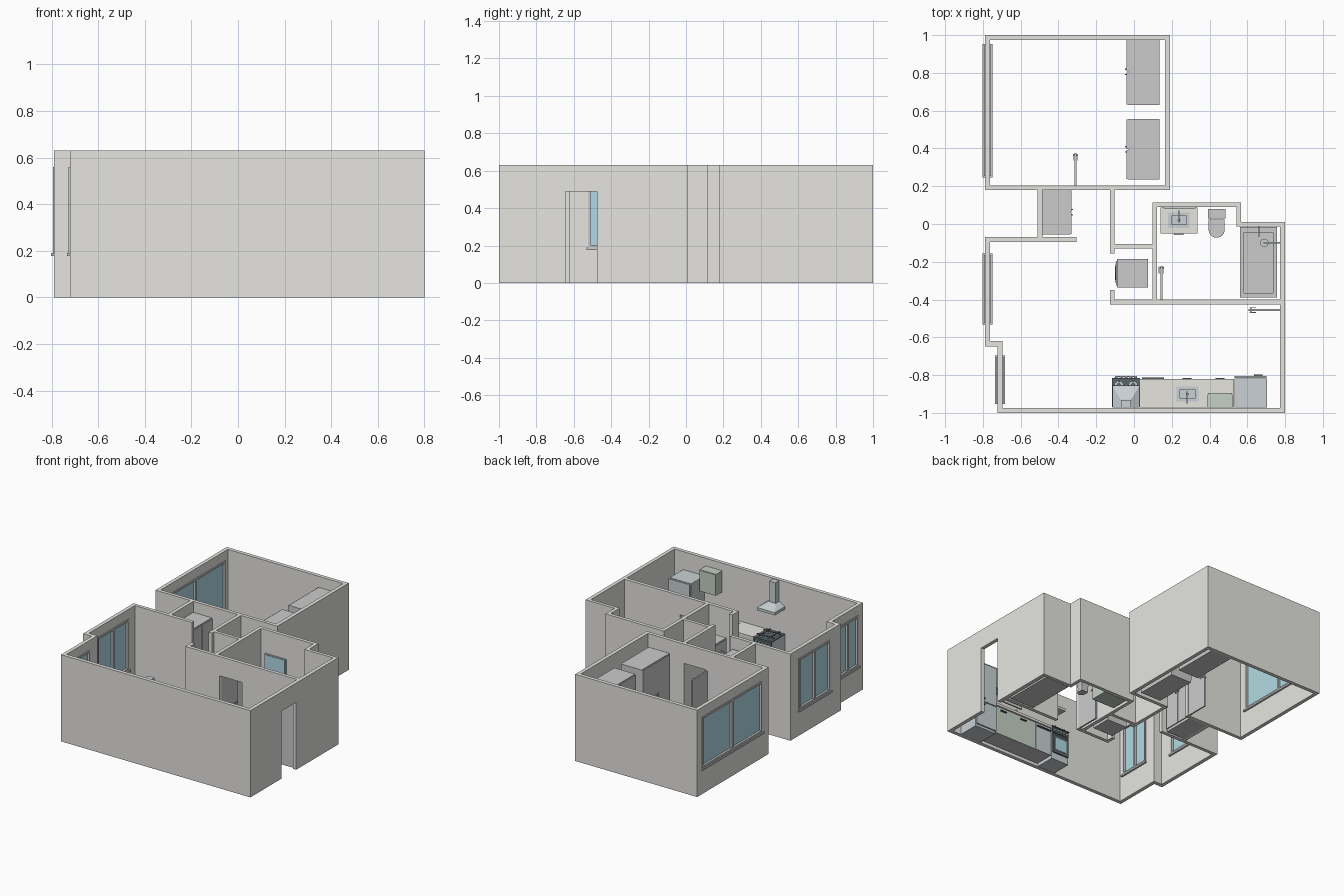
import bpy, bmesh, math
from mathutils import Vector

if "Cube" in bpy.data.objects:
    bpy.data.objects.remove(bpy.data.objects["Cube"])

H = 0.63
PALETTE = {
    "wall": (0.79, 0.785, 0.755), "glass": (0.45, 0.70, 0.78), "steel": (0.59, 0.64, 0.66),
    "green": (0.56, 0.64, 0.56), "dark": (0.10, 0.13, 0.14), "stone": (0.79, 0.78, 0.74),
}


def finish(name, bm, col):
    me = bpy.data.meshes.new(name)
    bm.to_mesh(me)
    bm.free()
    ob = bpy.data.objects.new(name, me)
    bpy.context.collection.objects.link(ob)
    if col:
        mat = bpy.data.materials.get(col) or bpy.data.materials.new(col)
        mat.diffuse_color = (*PALETTE[col], 1)
        mat.use_nodes = True
        mat.node_tree.nodes["Principled BSDF"].inputs["Base Color"].default_value = mat.diffuse_color
        me.materials.append(mat)
    return ob


def solid(name, adds, cuts=(), col=None):
    """Union of boxes minus cut boxes (x0,x1,y0,y1,z0,z1), as one clean shell."""
    grid = [sorted({round(b[2 * a + i], 4) for b in [*adds, *cuts] for i in (0, 1)}) for a in range(3)]

    def inside(p, b):
        return all(b[2 * a] < p[a] < b[2 * a + 1] for a in range(3))

    full = set()
    for i in range(len(grid[0]) - 1):
        for j in range(len(grid[1]) - 1):
            for k in range(len(grid[2]) - 1):
                p = [(grid[a][n] + grid[a][n + 1]) / 2 for a, n in enumerate((i, j, k))]
                if any(inside(p, b) for b in adds) and not any(inside(p, b) for b in cuts):
                    full.add((i, j, k))
    bm, verts = bmesh.new(), {}
    for cell in sorted(full):
        for a in range(3):
            for s in (0, 1):
                near = list(cell)
                near[a] += 2 * s - 1
                if tuple(near) in full:
                    continue
                quad = []
                for u, v in ((0, 0), (1, 0), (1, 1), (0, 1)):
                    c = list(cell)
                    c[a] += s
                    c[(a + 1) % 3] += u
                    c[(a + 2) % 3] += v
                    c = tuple(c)
                    if c not in verts:
                        verts[c] = bm.verts.new([grid[n][c[n]] for n in range(3)])
                    quad.append(verts[c])
                bm.faces.new(quad if s else quad[::-1])
    return finish(name, bm, col)


def loft(name, rings, col=None):
    """Skin a stack of equal-length point rings, capped at both ends."""
    bm = bmesh.new()
    loops = [[bm.verts.new(p) for p in r] for r in rings]
    n = len(loops[0])
    for lo, hi in zip(loops, loops[1:]):
        for i in range(n):
            bm.faces.new((lo[i], lo[(i + 1) % n], hi[(i + 1) % n], hi[i]))
    bm.faces.new(loops[0][::-1])
    bm.faces.new(loops[-1])
    bmesh.ops.recalc_face_normals(bm, faces=bm.faces)
    return finish(name, bm, col)


def disc(name, centre, r, depth, axis="z", col=None, n=24):
    bm = bmesh.new()
    bmesh.ops.create_cone(bm, cap_ends=True, segments=n, radius1=r, radius2=r, depth=depth)
    turn = Vector((0, 0, 1)).rotation_difference(Vector([float(c == axis) for c in "xyz"]))
    bmesh.ops.rotate(bm, verts=bm.verts, matrix=turn.to_matrix())
    bmesh.ops.translate(bm, verts=bm.verts, vec=centre)
    return finish(name, bm, col)


def pipe(name, pts, r=0.004, col="steel"):
    """Square-section bar following axis-aligned points."""
    boxes = []
    for p, q in zip(pts, pts[1:]):
        boxes.append([f(p[a], q[a]) + d for a in range(3) for f, d in ((min, -r), (max, r))])
    return solid(name, boxes, col=col)


# walls: plan rectangles, then door and window openings
plan = [(-.79, .19, .973, 1), (-.79, -.763, .18, 1), (.163, .19, .18, 1), (-.79, .19, .18, .205),
        (-.51, -.485, -.095, .18), (-.79, -.305, -.095, -.07), (-.79, -.763, -.648, -.07),
        (-.79, -.695, -.648, -.62), (-.722, -.695, -1, -.62), (-.722, .8, -1, -.973),
        (.773, .8, -1, .01), (.555, .8, -.013, .01), (.542, .567, -.013, .115),
        (.097, .567, .09, .115), (.097, .122, -.425, .115), (-.127, .8, -.425, -.4),
        (-.127, -.102, -.155, .2), (-.127, .11, -.13, -.107), (-.127, -.102, -.425, -.35)]
windows = [("bedroom_window", -.79, -.763, .255, .945), ("living_window", -.79, -.763, -.525, -.165),
           ("kitchen_window", -.722, -.695, -.945, -.705)]
doors = [(.7, .9, -.645, -.475, -.1, .49), (.15, .33, -.5, -.35, -.1, .49), (-.3, -.128, .1, .3, -.1, .49)]
solid("walls", [(*p, 0, H) for p in plan],
      doors + [(w[1] - .05, w[2] + .05, w[3], w[4], .185, .56) for w in windows], "wall")

# windows: frame with two panes, glass, sill
for name, x0, x1, y0, y1 in windows:
    m, xc = (y0 + y1) / 2, (x0 + x1) / 2
    solid(name + "_frame", [(x0 - .005, x1 + .005, y0, y1, .19, .56)],
          [(-1, 0, y0 + .014, m - .008, .204, .546), (-1, 0, m + .008, y1 - .014, .204, .546)])
    solid(name + "_glass", [(xc - .003, xc + .003, y0 + .014, y1 - .014, .204, .546)], col="glass")
    solid(name + "_sill", [(x0 - .013, x1 + .013, y0 - .008, y1 + .008, .177, .19)])

# open door leaves with lever handles on both sides
solid("bedroom_door", [(-.315, -.305, .2, .375, 0, .485)])
solid("bathroom_door", [(.14, .15, -.4, -.222, 0, .485)])
solid("entry_door", [(.605, .775, -.461, -.451, 0, .485)])
for n, x, y in (("bedroom", -.31, .365), ("bathroom", .145, -.232)):
    solid(n + "_door_handle", [(x - .012, x + .012, y - .004, y + .004, .225, .233),
                               (x - .014, x - .01, y - .03, y + .006, .225, .233),
                               (x + .01, x + .014, y - .03, y + .006, .225, .233)], col="steel")
solid("entry_door_handle", [(.613, .621, -.468, -.444, .225, .233), (.611, .645, -.47, -.466, .225, .233),
                            (.611, .645, -.446, -.442, .225, .233)], col="steel")


# wardrobes: carcass, pair of doors, pair of handles; s is the facing direction in x
def wardrobe(name, x0, x1, y0, y1, s):
    f, m = (x1 if s > 0 else x0), (y0 + y1) / 2
    solid(name + "_carcass", [(x0, x1, y0, y1, 0, .55)])
    a, b = sorted((f, f + s * .007))
    solid(name + "_doors", [(a, b, y0 + .003, m - .002, .02, .545), (a, b, m + .002, y1 - .003, .02, .545)])
    a, b = sorted((f + s * .007, f + s * .014))
    solid(name + "_handles", [(a, b, m + t - .003, m + t + .003, .25, .32) for t in (-.014, .014)], col="steel")


wardrobe("wardrobe_north", -.033, .135, .63, .98, -1)
wardrobe("wardrobe_south", -.033, .135, .235, .555, -1)
wardrobe("hall_closet", -.485, -.337, -.055, .18, 1)

# stacked washer and dryer
for n, z in (("washer", 0), ("dryer", .232)):
    solid(n + "_body", [(-.09, .075, -.335, -.185, z, z + .228)])
    disc(n + "_door", (-.093, -.26, z + .105), .052, .01, "x", "steel")
    disc(n + "_door_glass", (-.098, -.26, z + .105), .037, .006, "x", "dark")
    solid(n + "_panel", [(-.094, -.09, -.325, -.195, z + .185, z + .218)], col="steel")

# kitchen base units with sink cut out of the worktop
solid("base_cabinets", [(.035, .528, -.97, -.838, .02, .23)], [(.23, .335, -.935, -.865, .19, .3)])
solid("worktop", [(.032, .53, -.972, -.82, .23, .248)], [(.23, .335, -.935, -.865, .2, .3)], "stone")
for i, (x0, x1, hx) in enumerate(((.17, .348, .28), (.352, .527, .455))):
    solid(f"cabinet_door_{i}", [(x0, x1, -.838, -.828, .02, .227)], col="green")
    solid(f"cabinet_handle_{i}", [(hx - .024, hx + .024, -.828, -.816, .2, .206)], col="dark")
solid("dishwasher_front", [(.037, .166, -.838, -.826, .02, .227)], col="steel")
solid("dishwasher_handle", [(.043, .16, -.826, -.813, .2, .207)], col="dark")


# sinks: rimmed basin and tap; d is the direction from tap to user in y
def sink(name, x, y, w, h, z, d):
    solid(name + "_basin", [(x - w - .006, x + w + .006, y - h - .006, y + h + .006, z, z + .004),
                            (x - w, x + w, y - h, y + h, z - .05, z + .004)],
          [(x - w + .012, x + w - .012, y - h + .012, y + h - .012, z - .044, z + .1)], "steel")
    disc(name + "_drain", (x, y, z - .043), .008, .003, "z", "dark")
    b = y - d * (h + .012)
    pipe(name + "_tap", [(x, b, z), (x, b, z + .06), (x, b + d * .055, z + .06), (x, b + d * .055, z + .045)])


sink("kitchen_sink", .2825, -.9, .052, .035, .248, 1)

# cooker: body, hob, burners, knobs, oven door
solid("cooker_body", [(-.115, .03, -.97, -.825, 0, .245)], col="steel")
solid("cooker_hob", [(-.117, .032, -.97, -.815, .245, .252)], col="dark")
for i in range(4):
    bx, by = (-.08, -.005)[i % 2], (-.93, -.855)[i // 2]
    disc(f"burner_{i}", (bx, by, .255), .022, .006, "z", "steel")
    disc(f"burner_cap_{i}", (bx, by, .26), .013, .006, "z", "dark")
    solid(f"pan_grate_{i}", [(bx - .03, bx + .03, by - .002, by + .002, .259, .265),
                             (bx - .002, bx + .002, by - .03, by + .03, .259, .265)], col="dark")
solid("oven_control_panel", [(-.113, .028, -.825, -.818, .205, .243)], col="dark")
for i in range(5):
    disc(f"cooker_knob_{i}", (-.095 + i * .026, -.814, .224), .008, .01, "y", "steel", 16)
solid("oven_door", [(-.11, .025, -.825, -.816, .05, .2)], col="dark")
solid("oven_window", [(-.092, .007, -.816, -.814, .075, .165)], col="glass")
solid("oven_handle", [(-.1, .015, -.81, -.804, .183, .189), (-.095, -.089, -.816, -.806, .183, .189),
                      (.004, .01, -.816, -.806, .183, .189)], col="steel")


def rect(x0, x1, y0, y1, z):
    return [(x0, y0, z), (x1, y0, z), (x1, y1, z), (x0, y1, z)]


# extractor hood: canopy tapering into the chimney
loft("hood_canopy", [rect(-.115, .03, -.972, -.855, .43), rect(-.115, .03, -.972, -.855, .45),
                     rect(-.07, -.015, -.972, -.93, .475)], "steel")
solid("hood_chimney", [(-.068, -.017, -.972, -.932, .47, .625)], col="steel")

# wall cabinet and fridge
solid("wall_cabinet", [(.39, .522, -.972, -.903, .42, .575)], col="green")
solid("wall_cabinet_door", [(.392, .52, -.903, -.896, .422, .573)], col="green")
solid("fridge_body", [(.532, .703, -.972, -.818, 0, .5)], col="steel")
solid("fridge_doors", [(.533, .702, -.815, -.804, .015, .2), (.533, .702, -.815, -.804, .206, .498)], col="steel")
solid("fridge_handles", [(.635, .68, -.804, -.796, z, z + .008) for z in (.18, .225)], col="dark")

# bathroom vanity, sink and mirror
solid("vanity_body", [(.145, .33, -.043, .088, 0, .195)], [(.187, .289, -.015, .055, .14, .3)], "green")
solid("vanity_top", [(.14, .335, -.05, .088, .195, .207)], [(.187, .289, -.015, .055, .1, .3)], "stone")
sink("vanity_sink", .238, .02, .051, .035, .207, -1)
solid("vanity_handle", [(.213, .263, -.057, -.043, .165, .171)], col="steel")
solid("mirror_frame", [(.157, .325, .082, .09, .28, .46)], col="steel")
solid("mirror", [(.163, .319, .079, .083, .286, .454)], col="glass")


# toilet: D-shaped bowl, seat lid and tank
def d_ring(k, z, cx=.4375, cy=-.02):
    pts = [(cx + .0425, .025), (cx - .0425, .025)]
    pts += [(cx - .0425 * math.cos(t), -.03 - .0425 * math.sin(t)) for t in
            [math.pi * i / 16 for i in range(17)]]
    return [(cx + (x - cx) * k, cy + (y - cy) * k, z) for x, y in pts]


loft("toilet_bowl", [d_ring(.65, 0), d_ring(.6, .04), d_ring(.92, .085), d_ring(.96, .1)])
loft("toilet_lid", [d_ring(1, .1), d_ring(1, .112)])
solid("toilet_tank", [(.395, .48, .03, .078, .07, .19), (.391, .484, .028, .08, .19, .2)])
disc("flush_button", (.4375, .054, .202), .008, .005, "z", "steel", 16)

# bathtub with tap and overhead shower
solid("bathtub", [(.56, .758, -.388, -.015, 0, .135)], [(.583, .735, -.365, -.045, .03, .2)])
pipe("bath_tap", [(.66, -.015, .19), (.66, -.062, .19), (.66, -.062, .175)])
pipe("shower_arm", [(.771, -.1, .2), (.766, -.1, .2), (.766, -.1, .54), (.69, -.1, .54), (.69, -.1, .525)])
disc("shower_head", (.69, -.1, .52), .022, .01, "z", "steel")
